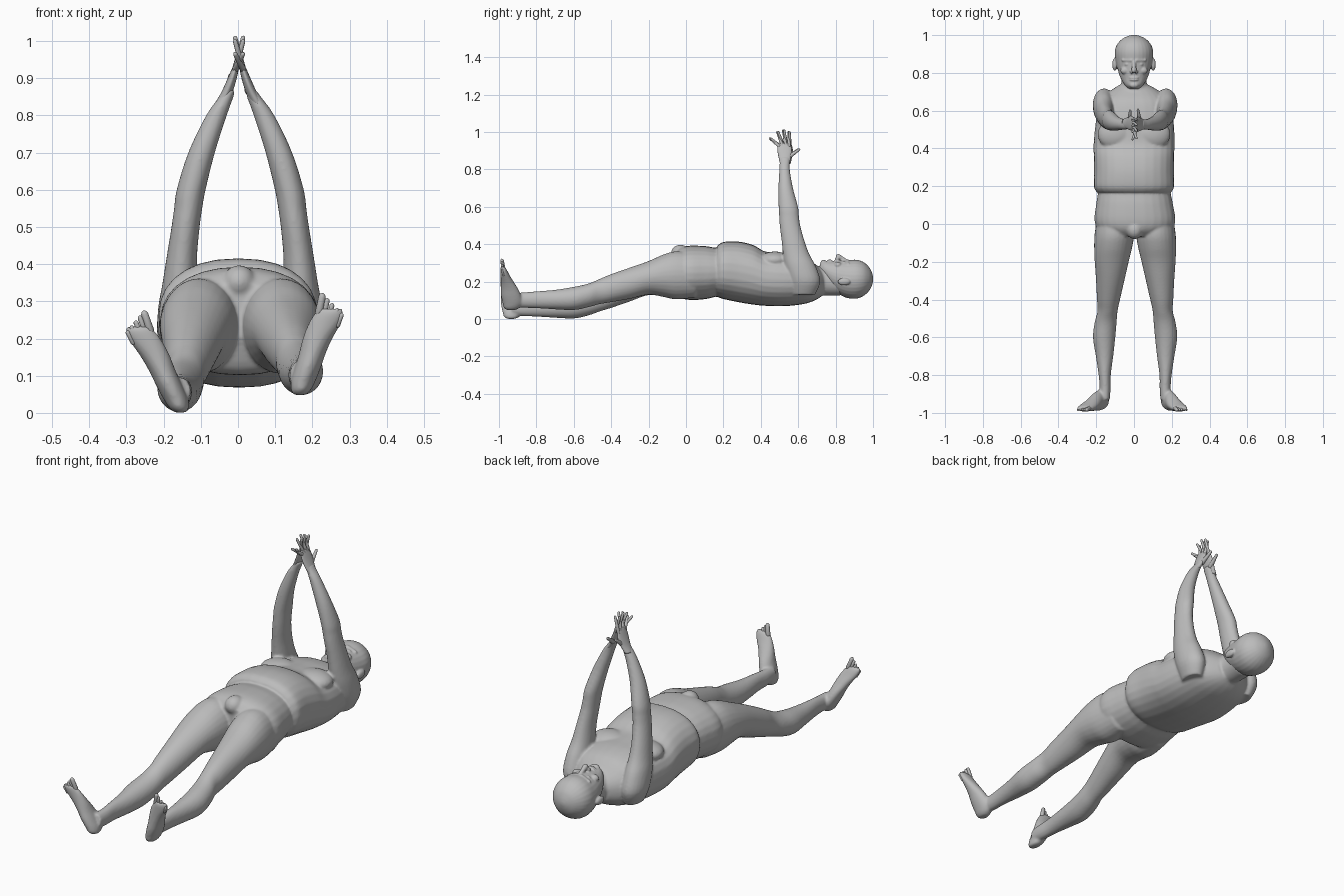
import bpy, bmesh, math
from mathutils import Vector, Matrix

skin = bpy.data.materials.new("plain_grey")
skin.diffuse_color = (0.5, 0.5, 0.5, 1)


def smooth_path(rows, sub=4):
    """Spline through rows of numbers."""
    rows = [Vector(r) for r in rows]
    out = []
    for i in range(len(rows) - 1):
        a, b = rows[max(i - 1, 0)], rows[i]
        c, d = rows[i + 1], rows[min(i + 2, len(rows) - 1)]
        for k in range(sub):
            t = k / sub
            out.append(0.5 * (2 * b + (c - a) * t + (2 * a - 5 * b + 4 * c - d) * t * t
                              + (3 * b - a - 3 * c + d) * t ** 3))
    return out + [rows[-1]]


def skin_rings(bm, rings):
    vs = [[bm.verts.new(p) for p in r] for r in rings]
    n = len(vs[0])
    for a, b in zip(vs, vs[1:]):
        for i in range(n):
            bm.faces.new((a[i], a[(i + 1) % n], b[(i + 1) % n], b[i]))
    bm.faces.new(vs[0])
    bm.faces.new(vs[-1])


def oval(n, power):
    for i in range(n):
        c, s = math.cos(2 * math.pi * i / n), math.sin(2 * math.pi * i / n)
        yield (math.copysign(abs(c) ** (2 / power), c),
               math.copysign(abs(s) ** (2 / power), s))


def loft_y(bm, rows, power=2.0):
    """Rows: y, centre x, half width, bottom z, top z."""
    skin_rings(bm, [[(x + w * c, y, (z0 + z1) / 2 + (z1 - z0) / 2 * s)
                     for c, s in oval(28, power)]
                    for y, x, w, z0, z1 in smooth_path(rows)])


def loft_z(bm, rows):
    """Rows: z, centre x, centre y, radius x, radius y."""
    skin_rings(bm, [[(x + rx * c, y + ry * s, z) for c, s in oval(24, 2)]
                    for z, x, y, rx, ry in smooth_path(rows)])


def ball(bm, centre, radii):
    m = Matrix.Translation(centre) @ Matrix.Diagonal((*radii, 1))
    bmesh.ops.create_uvsphere(bm, u_segments=20, v_segments=12, radius=1, matrix=m)


def digit(bm, p, q, r1, r2):
    """Tapered finger with rounded ends."""
    p, q = Vector(p), Vector(q)
    d = (q - p).normalized()
    rot = d.to_track_quat('Z', 'Y')
    prof = [(p - d * r1, r1 * 0.2), (p - d * r1 * 0.6, r1 * 0.8), (p, r1),
            (p.lerp(q, 0.5), (r1 + r2) * 0.48), (q - d * r2, r2),
            (q - d * r2 * 0.35, r2 * 0.75), (q, r2 * 0.2)]
    skin_rings(bm, [[c + rot @ Vector((r * a, r * b, 0)) for a, b in oval(12, 2)]
                    for c, r in prof])


def finish(name, bm, voxel=0, iterations=3):
    bmesh.ops.recalc_face_normals(bm, faces=bm.faces)
    for f in bm.faces:
        f.smooth = True
    me = bpy.data.meshes.new(name)
    bm.to_mesh(me)
    bm.free()
    me.materials.append(skin)
    ob = bpy.data.objects.new(name, me)
    bpy.context.collection.objects.link(ob)
    if voxel:
        r = ob.modifiers.new("blend", 'REMESH')
        r.mode, r.voxel_size, r.use_smooth_shade = 'VOXEL', voxel, True
        s = ob.modifiers.new("soften", 'SMOOTH')
        s.factor, s.iterations = 0.5, iterations
    return ob


def ease(t):
    t = min(max(t, 0), 1)
    return t * t * (3 - 2 * t)


# Torso, with a fold where the waist overhangs the hips
body = bmesh.new()
loft_y(body, [(0.168, 0, 0.197, 0.118, 0.392), (0.2, 0, 0.213, 0.107, 0.412),
              (0.28, 0, 0.211, 0.09, 0.414), (0.36, 0, 0.213, 0.077, 0.395),
              (0.42, 0, 0.214, 0.071, 0.362), (0.5, 0.003, 0.21, 0.068, 0.352),
              (0.58, 0.004, 0.2, 0.073, 0.345), (0.65, 0.004, 0.18, 0.085, 0.325),
              (0.7, 0.004, 0.135, 0.105, 0.285), (0.735, 0, 0.08, 0.13, 0.25)], 2.3)
# Hips
loft_y(body, [(0.22, 0, 0.18, 0.135, 0.37), (0.15, 0.002, 0.195, 0.117, 0.382),
              (0.1, 0.003, 0.204, 0.106, 0.39), (0.02, 0.005, 0.214, 0.102, 0.392),
              (-0.03, 0.005, 0.19, 0.12, 0.38), (-0.065, 0.005, 0.1, 0.2, 0.35)], 2.2)
ball(body, (0.003, -0.03, 0.352), (0.045, 0.05, 0.045))
# Neck
loft_y(body, [(0.62, 0, 0.085, 0.11, 0.3), (0.7, 0, 0.075, 0.125, 0.285),
              (0.76, 0, 0.066, 0.125, 0.275), (0.83, 0, 0.066, 0.125, 0.26)])

for s in (1, -1):
    left = s < 0
    # Chest
    ball(body, (s * 0.098, 0.475, 0.315), (0.095, 0.082, 0.046))
    # Leg
    leg = [(0.05, 0.115, 0.09, 0.115, 0.35), (-0.05, 0.116, 0.104, 0.105, 0.362),
           (-0.12, 0.122, 0.101, 0.118, 0.345), (-0.2, 0.13, 0.09, 0.13, 0.31),
           (-0.3, 0.138, 0.075, 0.108, 0.275), (-0.4, 0.147, 0.061, 0.09, 0.24),
           (-0.46, 0.152, 0.053, 0.08, 0.215), (-0.52, 0.162, 0.058, 0.064, 0.19),
           (-0.6, 0.17, 0.059, 0.048, 0.172), (-0.7, 0.168, 0.046, 0.052, 0.156),
           (-0.8, 0.167, 0.032, 0.058, 0.148), (-0.87, 0.165, 0.029, 0.06, 0.142),
           (-0.93, 0.168, 0.028, 0.065, 0.14)]
    rows = []
    for y, x, w, z0, z1 in leg:
        drop = 0.045 * ease((-0.15 - y) / 0.4) if left else 0
        rows.append((y, s * x + (0.012 if left else 0), w, z0 - drop, z1 - drop))
    loft_y(body, rows)

    # Foot, the left one lower and turned further out
    def place(x, z):
        if left:
            return -(x - 0.012 + 0.14 * (z - 0.05)), z - 0.047
        return x, z
    foot = [(0.048, 0.166, -0.935, 0.016, 0.022), (0.06, 0.169, -0.932, 0.026, 0.042),
            (0.085, 0.175, -0.928, 0.033, 0.053), (0.12, 0.187, -0.934, 0.035, 0.054),
            (0.16, 0.2, -0.943, 0.036, 0.046), (0.2, 0.214, -0.956, 0.04, 0.034),
            (0.24, 0.233, -0.969, 0.044, 0.023), (0.265, 0.244, -0.976, 0.04, 0.017),
            (0.28, 0.248, -0.98, 0.032, 0.011)]
    rows = []
    for z, x, y, rx, ry in foot:
        px, pz = place(x, z)
        rows.append((pz, px, y, rx, ry))
    loft_z(body, rows)
    # Toes
    toes = bmesh.new()
    for i in range(5):
        bx, bz = place(0.218 + 0.0125 * i, 0.268 - 0.008 * i)
        tx, tz = place(0.228 + 0.0132 * i, 0.322 - 0.0135 * i)
        r = 0.0115 if i == 0 else 0.0085 - 0.0004 * i
        digit(toes, (bx, -0.976, bz), (tx, -0.985, tz), r, r * 0.85)
    finish("left_toes" if left else "right_toes", toes)

    # Arm
    dx = 0.012 if left else 0
    arm = [(0.13, 0.16, 0.63, 0.04, 0.06), (0.2, 0.17, 0.635, 0.058, 0.083),
           (0.28, 0.172, 0.612, 0.055, 0.083), (0.35, 0.168, 0.588, 0.047, 0.07),
           (0.42, 0.163, 0.572, 0.041, 0.061), (0.5, 0.153, 0.556, 0.038, 0.055),
           (0.55, 0.146, 0.551, 0.038, 0.053), (0.6, 0.138, 0.547, 0.039, 0.052),
           (0.7, 0.11, 0.533, 0.036, 0.039), (0.8, 0.07, 0.527, 0.028, 0.028),
           (0.85, 0.043, 0.528, 0.019, 0.027), (0.87, 0.034, 0.528, 0.014, 0.027)]
    loft_z(body, [(z, s * x + dx, y, rx, ry) for z, x, y, rx, ry in arm])

    # Hand: palm, four spread fingers and thumb
    hand = bmesh.new()
    hx = 0.006 if left else 0.0
    hy = 0.006 if left else 0.0
    palm = [(0.83, 0.053, 0.528, 0.017, 0.025), (0.86, 0.037, 0.528, 0.015, 0.032),
            (0.89, 0.025, 0.528, 0.013, 0.038), (0.92, 0.015, 0.526, 0.01, 0.037),
            (0.94, 0.009, 0.524, 0.007, 0.031)]
    loft_z(hand, [(z, s * x + hx, y + hy, rx, ry) for z, x, y, rx, ry in palm])
    for by, ty, tz in ((0.498, 0.444, 0.968), (0.516, 0.486, 1.004),
                       (0.534, 0.518, 1.014), (0.551, 0.548, 1.004)):
        digit(hand, (s * 0.013 + hx, by + hy, 0.925),
              (-s * 0.009 + hx, ty + hy, tz), 0.0088, 0.006)
    digit(hand, (s * 0.03 + hx, 0.548, 0.865), (s * 0.02, 0.61 - hy, 0.91), 0.012, 0.0065)
    finish("left_hand" if left else "right_hand", hand)

finish("body", body, 0.0065, 4)

# Head
head = bmesh.new()
loft_y(head, [(0.715, 0, 0.026, 0.25, 0.292), (0.735, 0, 0.048, 0.215, 0.31),
              (0.77, 0, 0.07, 0.17, 0.31), (0.81, 0, 0.084, 0.137, 0.313),
              (0.86, 0, 0.097, 0.113, 0.314), (0.91, 0, 0.102, 0.109, 0.317),
              (0.95, 0, 0.09, 0.124, 0.304), (0.98, 0, 0.062, 0.152, 0.276),
              (0.995, 0, 0.032, 0.182, 0.246), (1.001, 0, 0.008, 0.207, 0.222)])
# Nose, lips and chin
digit(head, (0, 0.86, 0.308), (0, 0.802, 0.342), 0.01, 0.014)
ball(head, (0, 0.763, 0.306), (0.026, 0.006, 0.013))
ball(head, (0, 0.774, 0.307), (0.026, 0.005, 0.012))
ball(head, (0, 0.735, 0.3), (0.025, 0.016, 0.017))
for s in (1, -1):
    # Brow, nostril, cheek, eyelid and ear
    digit(head, (s * 0.012, 0.866, 0.309), (s * 0.066, 0.868, 0.29), 0.01, 0.008)
    ball(head, (s * 0.012, 0.806, 0.32), (0.009, 0.011, 0.01))
    ball(head, (s * 0.048, 0.812, 0.288), (0.024, 0.02, 0.018))
    ball(head, (s * 0.036, 0.845, 0.297), (0.014, 0.008, 0.012))
    ball(head, (s * 0.102, 0.845, 0.2), (0.013, 0.034, 0.02))
finish("head", head, 0.004, 3)
